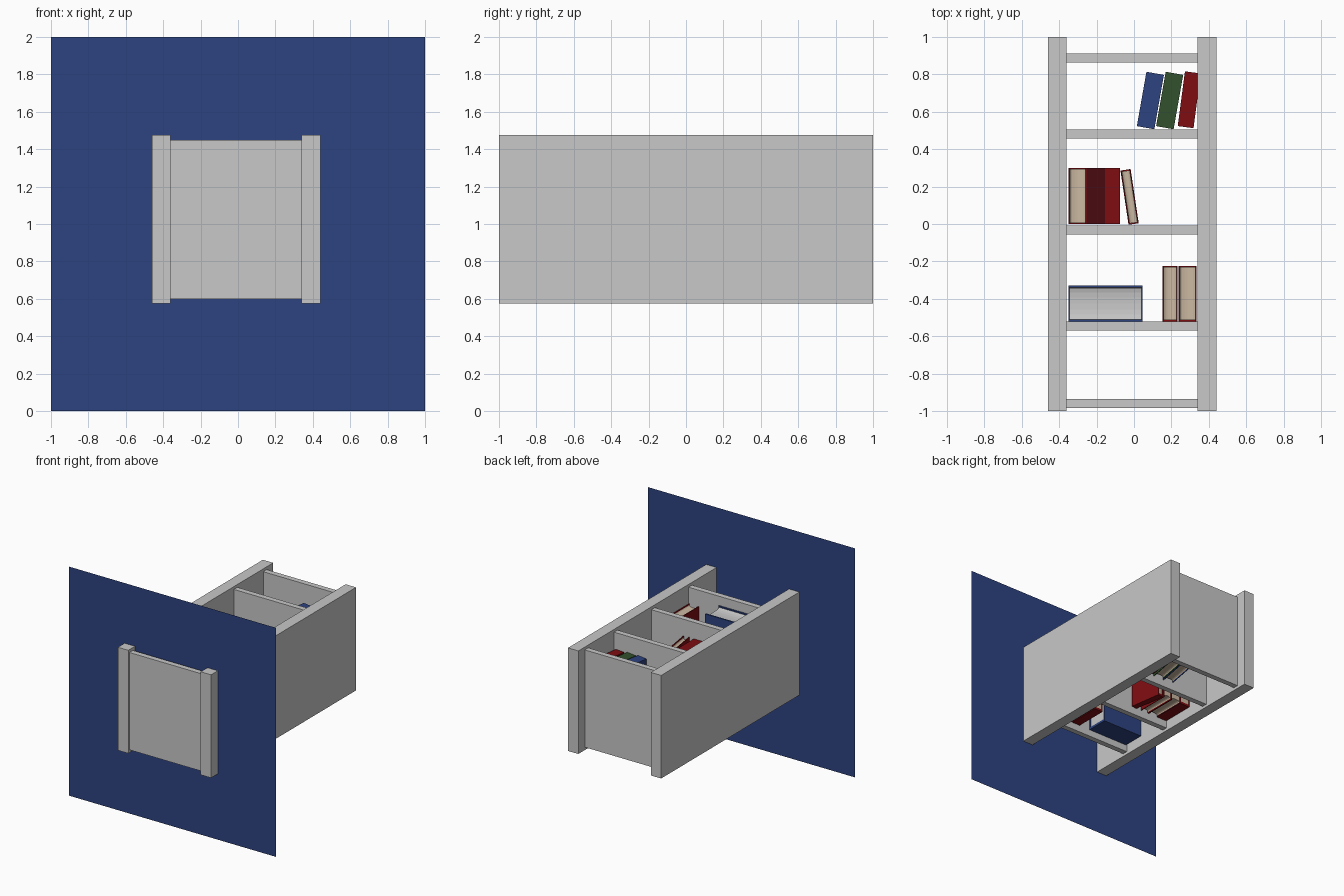
import bpy, bmesh, math
from mathutils import Matrix

if "Cube" in bpy.data.objects:
    bpy.data.objects.remove(bpy.data.objects["Cube"])


def mat(name, col):
    m = bpy.data.materials.new(name)
    m.diffuse_color = (*col, 1)
    m.use_nodes = True
    m.node_tree.nodes["Principled BSDF"].inputs["Base Color"].default_value = m.diffuse_color
    return m


GREY = mat("light_grey", (0.58, 0.58, 0.58))
BLUE = mat("blue", (0.026, 0.056, 0.22))
TAN = mat("tan_pages", (0.60, 0.48, 0.36))
RED = mat("red", (0.21, 0.004, 0.006))
DARK = mat("dark_red", (0.065, 0.003, 0.005))
GREEN = mat("green", (0.032, 0.08, 0.026))


def finish(name, bm, mats):
    bmesh.ops.recalc_face_normals(bm, faces=bm.faces)
    me = bpy.data.meshes.new(name)
    bm.to_mesh(me)
    bm.free()
    for m in mats:
        me.materials.append(m)
    ob = bpy.data.objects.new(name, me)
    bpy.context.collection.objects.link(ob)
    return ob


def box(name, x, y, z, m):
    bm = bmesh.new()
    bmesh.ops.create_cube(bm, size=1)
    for v in bm.verts:
        v.co = [r[0] + (c + 0.5) * (r[1] - r[0]) for r, c in zip((x, y, z), v.co)]
    return finish(name, bm, [m])


def prism(bm, profile, y0, y1, index):
    """Extrude an x-z profile along y."""
    f = bm.faces.new([bm.verts.new((x, y0, z)) for x, z in profile])
    f.material_index = index
    out = bmesh.ops.extrude_face_region(bm, geom=[f], use_keep_orig=True)
    verts = [g for g in out["geom"] if isinstance(g, bmesh.types.BMVert)]
    bmesh.ops.translate(bm, verts=verts, vec=(0, y1 - y0, 0))
    for face in {face for v in verts for face in v.link_faces}:
        face.material_index = index


def book(name, pos, w, h, angle, z0, z1, cover, pages, spine_up=False, t=0.006):
    """Book standing on its lower edge; spine towards -z unless spine_up."""
    bm = bmesh.new()
    d, a = z1 - z0, w / 2
    prism(bm, [(-a, 0), (a, 0), (a, d), (a - t, d), (a - t, 0.02),
               (t - a, 0.02), (t - a, d), (-a, d)], 0, h, 0)
    # page block with hollow fore edge
    b = a - t
    edge = [(b * math.cos(math.pi * i / 8), d - 0.01 - 0.015 * math.sin(math.pi * i / 8))
            for i in range(9)]
    prism(bm, [(-b, 0.02), (b, 0.02)] + edge, 0.006, h - 0.006, 1)
    if spine_up:
        bm.transform(Matrix.Translation((0, 0, d)) @ Matrix.Scale(-1, 4, (0, 0, 1)))
    bm.transform(Matrix.Translation((*pos, z0)) @ Matrix.Rotation(math.radians(angle), 4, 'Z'))
    return finish(name, bm, [cover, pages])


# floor sheet cutting through the lower end of the case
bm = bmesh.new()
bm.faces.new([bm.verts.new((x, -0.907, z)) for x, z in ((-1, 0), (1, 0), (1, 2), (-1, 2))])
finish("ground_sheet", bm, [BLUE])

# case sides and shelves
box("left_side", (-0.46, -0.36), (-1, 1), (0.575, 1.475), GREY)
box("right_side", (0.34, 0.44), (-1, 1), (0.575, 1.475), GREY)
for i, y in enumerate((-0.96, -0.546, -0.032, 0.482, 0.887)):
    box(f"shelf_{i + 1}", (-0.36, 0.34), (y - 0.024, y + 0.024), (0.6, 1.45), GREY)

# upper shelf, leaning books
book("blue_book", (0.062, 0.515), 0.095, 0.295, -10, 0.66, 1.31, BLUE, TAN, True)
book("green_book", (0.165, 0.515), 0.095, 0.295, -10, 0.66, 1.31, GREEN, TAN, True)
book("red_leaning_book", (0.276, 0.518), 0.085, 0.295, -7.5, 0.66, 1.31, RED, TAN, True)

# middle shelf
book("tan_edge_book", (-0.301, 0.0), 0.096, 0.3, 0, 0.66, 1.31, RED, TAN)
book("dark_red_book", (-0.204, 0.0), 0.098, 0.3, 0, 0.66, 1.31, DARK, TAN, True)
book("red_book", (-0.115, 0.0), 0.08, 0.3, 0, 0.66, 1.31, RED, TAN, True)
book("leaning_book", (-0.002, 0.0), 0.055, 0.293, 8.5, 0.66, 1.31, RED, TAN)

# lower shelf
book("short_book", (0.193, -0.52), 0.08, 0.295, 0, 0.66, 1.15, RED, TAN)
book("end_book", (0.287, -0.52), 0.096, 0.295, 0, 0.66, 1.31, RED, TAN)
book("lying_book", (0.045, -0.425), 0.195, 0.395, 90, 0.66, 1.37, BLUE, GREY, t=0.013)
